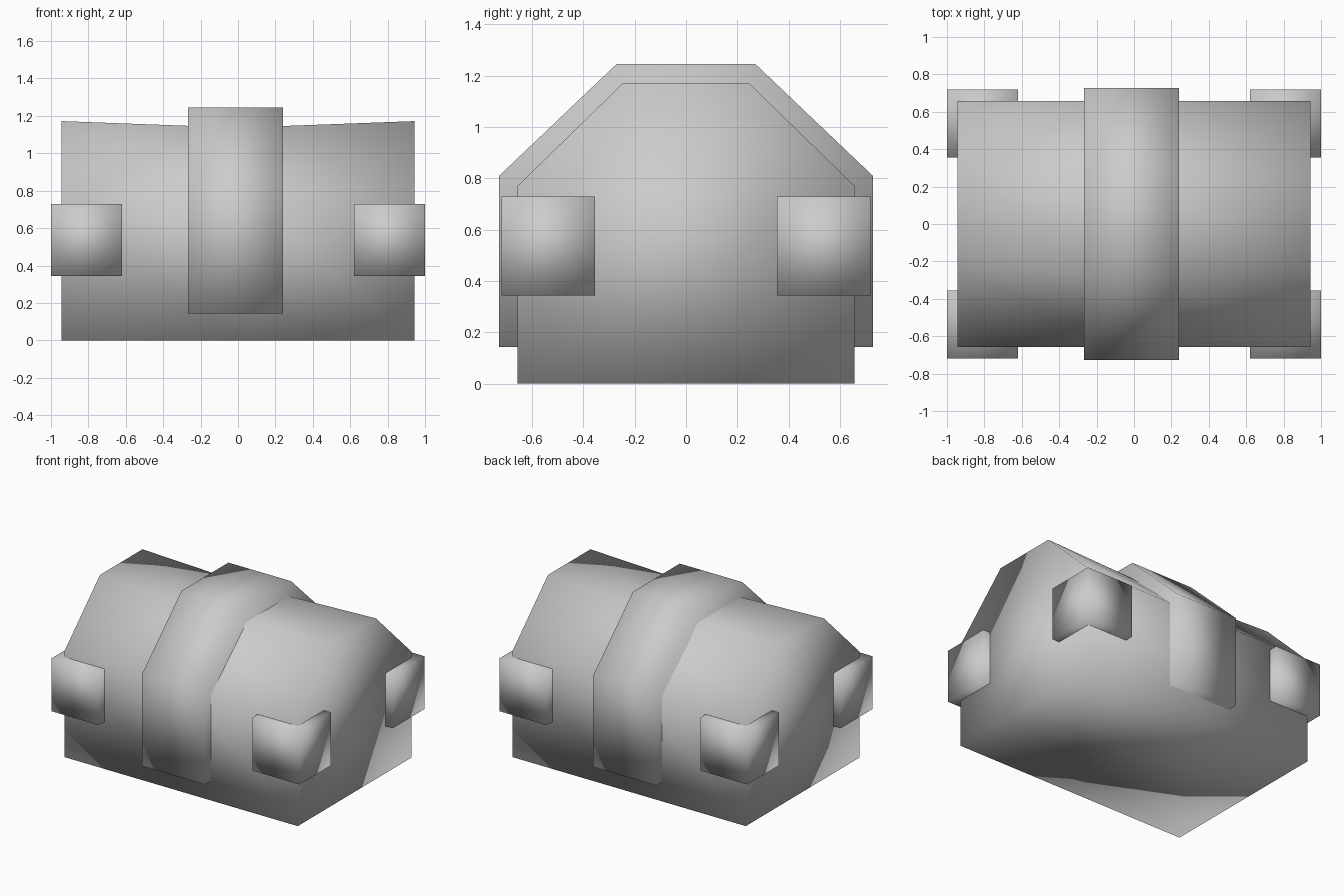
import bpy
import bmesh

default = bpy.data.objects.get("Cube")
if default:
    bpy.data.objects.remove(default, do_unlink=True)

grey = bpy.data.materials.new("plain grey")
grey.use_nodes = True
COLOUR = (0.6, 0.6, 0.6, 1)
grey.diffuse_color = COLOUR
grey.node_tree.nodes["Principled BSDF"].inputs["Base Color"].default_value = COLOUR


def house_profile(half_y, half_top, base, shoulder, top):
    """Half outline on +y, mirrored into a closed six-sided section."""
    half = [(half_y, base), (half_y, shoulder), (half_top, top)]
    return half + [(-y, z) for y, z in reversed(half)]


def loft(name, sections):
    """Skin matching (x, profile) sections and cap both ends."""
    bm = bmesh.new()
    rings = [[bm.verts.new((x, y, z)) for y, z in profile] for x, profile in sections]
    for a, b in zip(rings, rings[1:]):
        for i in range(len(a)):
            j = (i + 1) % len(a)
            bm.faces.new((a[i], a[j], b[j], b[i]))
    bm.faces.new(rings[0])
    bm.faces.new(rings[-1])
    bmesh.ops.recalc_face_normals(bm, faces=bm.faces)
    mesh = bpy.data.meshes.new(name)
    bm.to_mesh(mesh)
    bm.free()
    mesh.materials.append(grey)
    mesh.shade_smooth()
    obj = bpy.data.objects.new(name, mesh)
    bpy.context.collection.objects.link(obj)
    return obj


# Body, with a slight sag along the ridge at the middle
end = house_profile(0.657, 0.245, 0, 0.77, 1.172)
middle = house_profile(0.657, 0.245, 0, 0.77, 1.137)
loft("body", [(-0.943, end), (0, middle), (0.943, end)])

# Broad strap over the top
strap = house_profile(0.728, 0.27, 0.143, 0.81, 1.246)
loft("strap", [(-0.267, strap), (0.24, strap)])

# Corner blocks
for side, sx in (("right", -1), ("left", 1)):
    for end_name, sy in (("front", -1), ("back", 1)):
        block = [(sy * y, z) for y, z in ((0.355, 0.343), (0.72, 0.343), (0.72, 0.73), (0.355, 0.73))]
        loft(f"{end_name}_{side}_corner_block", [(sx * 0.62, block), (sx * 1.0, block)])
